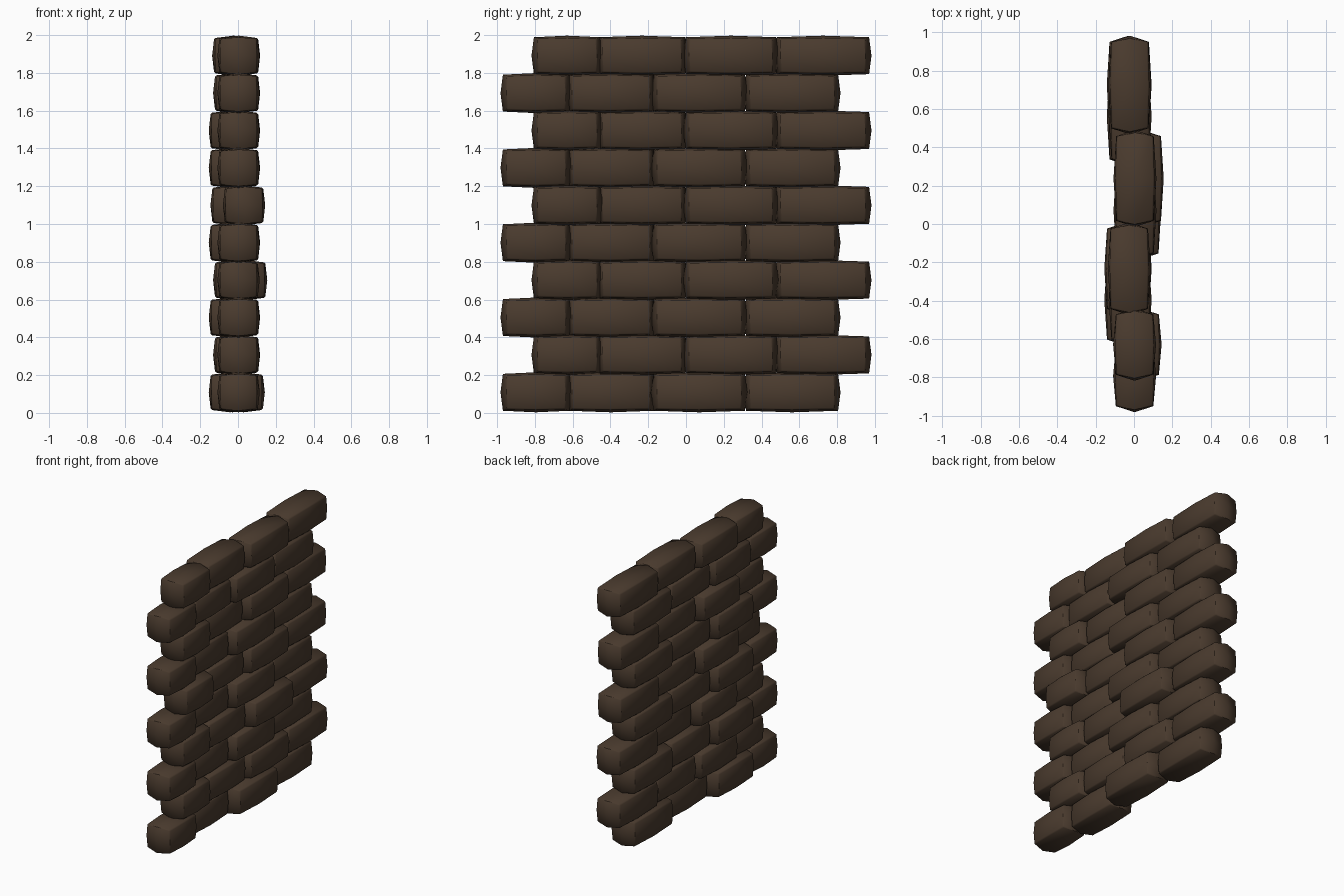
import bpy, bmesh

if "Cube" in bpy.data.objects:
    bpy.data.objects.remove(bpy.data.objects["Cube"])

brown = bpy.data.materials.new("dark brown stone")
brown.diffuse_color = (0.068, 0.043, 0.027, 1)
brown.use_nodes = True
brown.node_tree.nodes["Principled BSDF"].inputs["Base Color"].default_value = brown.diffuse_color

HX, HZ, PITCH = 0.112, 0.106, 0.198


def brick(name, x, y0, y1, z):
    """Box with one middle cut per axis, its face centres bulged outward."""
    hy, cy = (y1 - y0) / 2, (y0 + y1) / 2
    bm = bmesh.new()
    bmesh.ops.create_cube(bm, size=2)
    bmesh.ops.subdivide_edges(bm, edges=bm.edges[:], cuts=1, use_grid_fill=True)
    for v in bm.verts:
        i, j, k = (round(c) for c in v.co)
        v.co = (i * (HX - 0.007 * abs(j) - 0.010 * abs(k)),
                j * (hy - 0.028 * abs(i) - 0.005 * abs(k)),
                k * (HZ - 0.012 * abs(i) - 0.005 * abs(j)))
    # soften the outer corners
    sharp = [e for e in bm.edges if e.calc_face_angle(0) > 0.8]
    bmesh.ops.bevel(bm, geom=sharp, offset=0.008, segments=1, affect='EDGES')
    for f in bm.faces:
        f.smooth = True
    me = bpy.data.meshes.new(name)
    bm.to_mesh(me)
    bm.free()
    me.materials.append(brown)
    ob = bpy.data.objects.new(name, me)
    ob.location = (x, cy, z)
    bpy.context.collection.objects.link(ob)


# brick spans along the wall for the two alternating courses
EVEN = [(-0.982, -0.605), (-0.635, -0.16), (-0.185, 0.325), (0.305, 0.818)]
ODD = [(-0.818, -0.44), (-0.475, 0.008), (-0.015, 0.49), (0.468, 0.982)]

# how far each brick sticks out of the wall; most courses share one pattern
NORMAL = (0.003, -0.043, 0.005, -0.03)
FLAT = (0.003, -0.02, 0.005, -0.02)
SHIFT = {0: (0.003, -0.043, 0.03, -0.03), 1: FLAT,
         3: (0.003, -0.02, 0.043, -0.02), 5: (0.032, -0.034, 0.005, -0.03),
         8: FLAT, 9: (0.003, -0.025, 0.005, -0.022)}

for row in range(10):
    spans = ODD if row % 2 else EVEN
    for n, ((a, b), s) in enumerate(zip(spans, SHIFT.get(row, NORMAL))):
        brick(f"brick_row{row}_{n}", s, a, b, 0.109 + PITCH * row)
